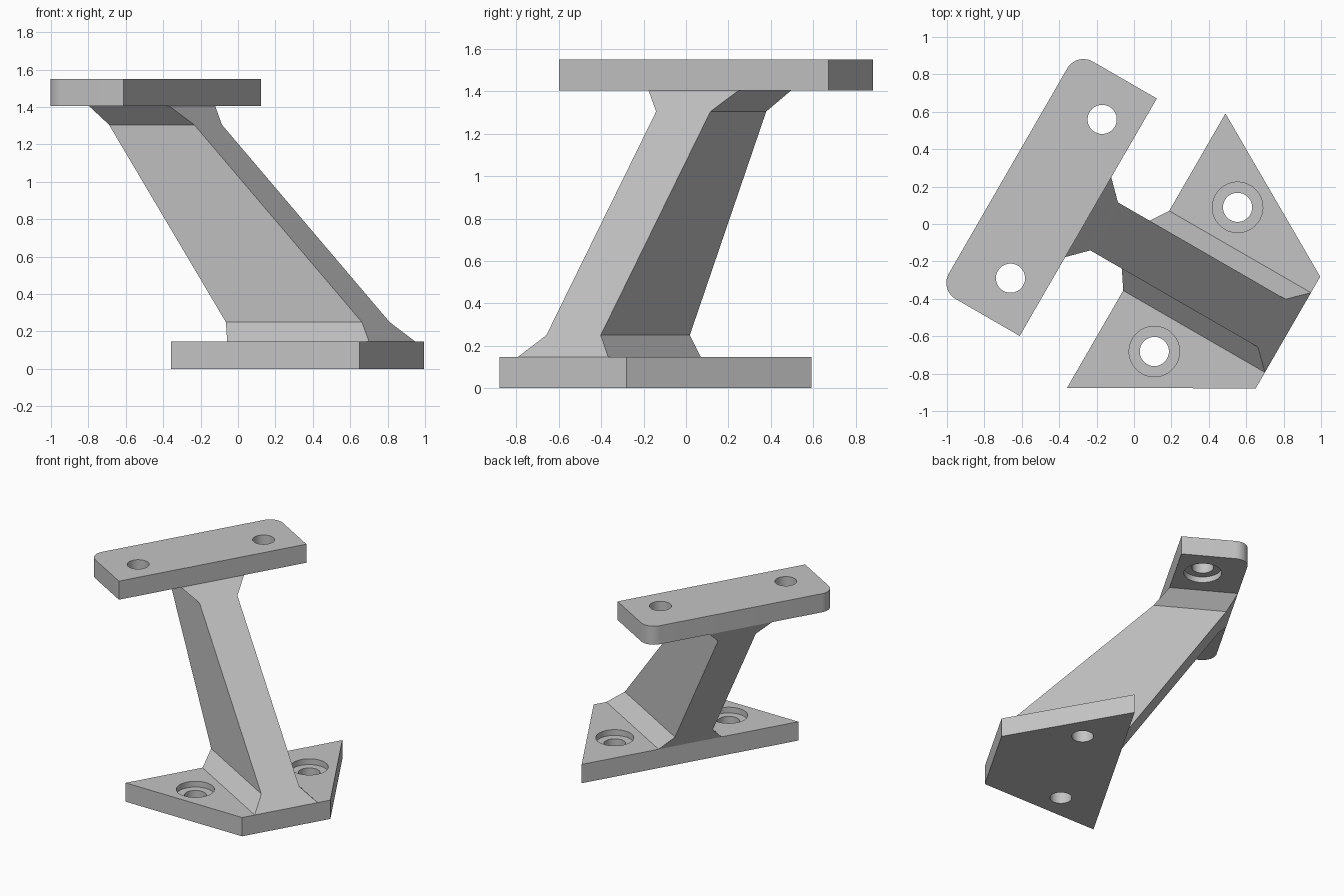
import bpy
import bmesh
from math import cos, sin, pi, radians
from mathutils import Matrix, Vector

if "Cube" in bpy.data.objects:
    bpy.data.objects.remove(bpy.data.objects["Cube"], do_unlink=True)

GREY = (0.55, 0.55, 0.55, 1)
grey = bpy.data.materials.new("plain_grey")
grey.use_nodes = True
grey.diffuse_color = GREY
grey.node_tree.nodes["Principled BSDF"].inputs["Base Color"].default_value = GREY

# The bracket is symmetric about its own x axis, which is turned 30 degrees
TURN = Matrix.Rotation(radians(-30), 4, "Z")
FRAME = Matrix.Translation(TURN @ Vector((0, -0.091, 0))) @ TURN

BASE_TOP, PLATE_LOW, PLATE_TOP = 0.147, 1.405, 1.55
BACK, FRONT = -0.725, -0.23        # mounting plate depth
HEEL, TOE = 0.128, 1.003           # base depth
BORE, COUNTERBORE, BORE_DEPTH = 0.078, 0.135, 0.045


def loft(name, rings):
    """Solid through (outline, height) rings with equal point counts."""
    bm = bmesh.new()
    loops = [[bm.verts.new((x, y, z)) for x, y in outline] for outline, z in rings]
    n = len(loops[0])
    for low, high in zip(loops, loops[1:]):
        for i in range(n):
            j = (i + 1) % n
            bm.faces.new((low[i], low[j], high[j], high[i]))
    bm.faces.new(loops[0][::-1])
    bm.faces.new(loops[-1])
    bmesh.ops.recalc_face_normals(bm, faces=bm.faces)
    bm.transform(FRAME)
    mesh = bpy.data.meshes.new(name)
    bm.to_mesh(mesh)
    bm.free()
    mesh.materials.append(grey)
    obj = bpy.data.objects.new(name, mesh)
    bpy.context.collection.objects.link(obj)
    return obj


def arc(x, y, r, start, end, steps):
    return [(x + r * cos(start + (end - start) * i / steps),
             y + r * sin(start + (end - start) * i / steps)) for i in range(steps + 1)]


def rectangle(x0, x1, half):
    return [(x0, -half), (x1, -half), (x1, half), (x0, half)]


def select(obj):
    bpy.ops.object.select_all(action="DESELECT")
    obj.select_set(True)
    bpy.context.view_layer.objects.active = obj


def drill(obj, x, y, heights):
    """Cut a mirrored pair of counterbored holes; heights run bore to counterbore."""
    start, step, end = heights
    for side in (-1, 1):
        small = arc(x, side * y, BORE, 0, 2 * pi, 40)[:-1]
        large = arc(x, side * y, COUNTERBORE, 0, 2 * pi, 40)[:-1]
        cutter = loft("hole_cutter", [(small, start), (small, step), (large, step), (large, end)])
        cutter.hide_render = True
        select(obj)
        mod = obj.modifiers.new("hole", "BOOLEAN")
        mod.operation = "DIFFERENCE"
        mod.solver = "EXACT"
        mod.object = cutter
        bpy.ops.object.modifier_apply(modifier=mod.name)
        bpy.data.objects.remove(cutter, do_unlink=True)


# Base plate: trapezoid, counterbored from above
foot = [(HEEL, -0.847), (TOE, -0.345), (TOE, 0.345), (HEEL, 0.847)]
base = loft("base_plate", [(foot, 0), (foot, BASE_TOP)])
drill(base, 0.435, 0.445, (-0.1, BASE_TOP - BORE_DEPTH, BASE_TOP + 0.1))

# Mounting plate: rounded back corners, counterbored from below
r, half = 0.1, 0.733
outline = [(FRONT, -half), (FRONT, half)]
outline += arc(BACK + r, half - r, r, pi / 2, pi, 10)
outline += arc(BACK + r, r - half, r, pi, 1.5 * pi, 10)
plate = loft("mounting_plate", [(outline, PLATE_LOW), (outline, PLATE_TOP)])
drill(plate, -0.427, 0.49, (PLATE_TOP + 0.1, PLATE_LOW + BORE_DEPTH, PLATE_LOW - 0.1))

# Leaning strut, flared where it meets each plate
strut = loft("leaning_strut", [
    (rectangle(HEEL, TOE, 0.246), BASE_TOP),
    (rectangle(0.063, 0.903, 0.148), 0.25),
    (rectangle(-0.658, -0.132, 0.148), 1.305),
    (rectangle(BACK, FRONT, 0.246), PLATE_LOW),
])

for obj in (base, plate, strut):
    select(obj)
    bpy.ops.object.shade_smooth_by_angle(angle=radians(25))
